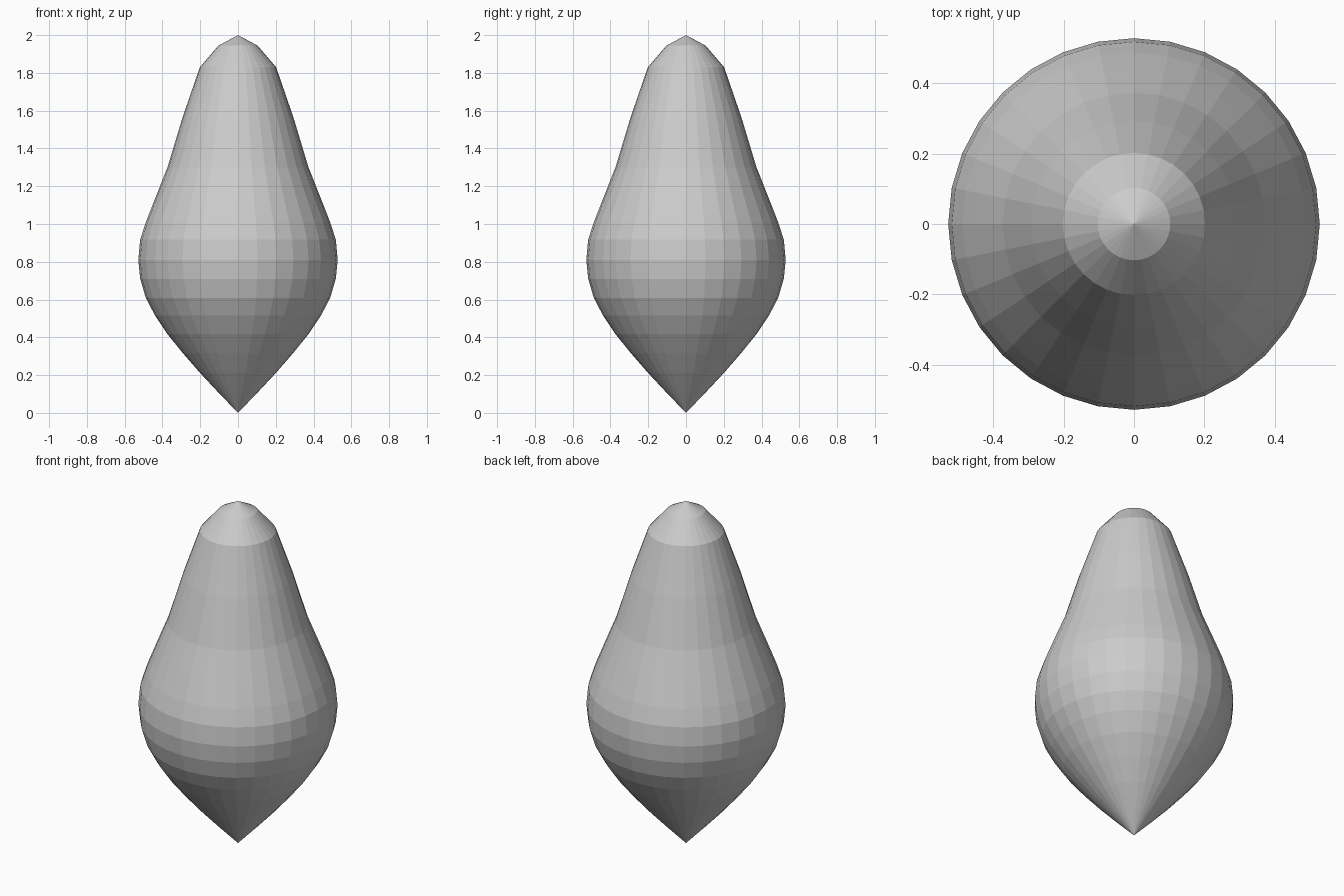
import bpy, bmesh, math

if "Cube" in bpy.data.objects:
    bpy.data.objects.remove(bpy.data.objects["Cube"])

RADIUS = 0.528
RINGS = 16
# Height of each sphere ring, from the bottom tip to the top
HEIGHTS = [0.0, 0.107, 0.213, 0.318, 0.417, 0.515, 0.608, 0.71, 0.81,
           0.917, 1.01, 1.135, 1.30, 1.565, 1.83, 1.945, 2.0]

# Drop body: a low-poly ball whose rings are stretched into a tapered bulb
bm = bmesh.new()
bmesh.ops.create_uvsphere(bm, u_segments=32, v_segments=RINGS, radius=RADIUS)
for v in bm.verts:
    polar = math.acos(max(-1.0, min(1.0, -v.co.z / RADIUS)))
    v.co.z = HEIGHTS[round(polar / math.pi * RINGS)]

mesh = bpy.data.meshes.new("tapered_bulb")
bm.to_mesh(mesh)
bm.free()
body = bpy.data.objects.new("tapered_bulb", mesh)
bpy.context.collection.objects.link(body)
